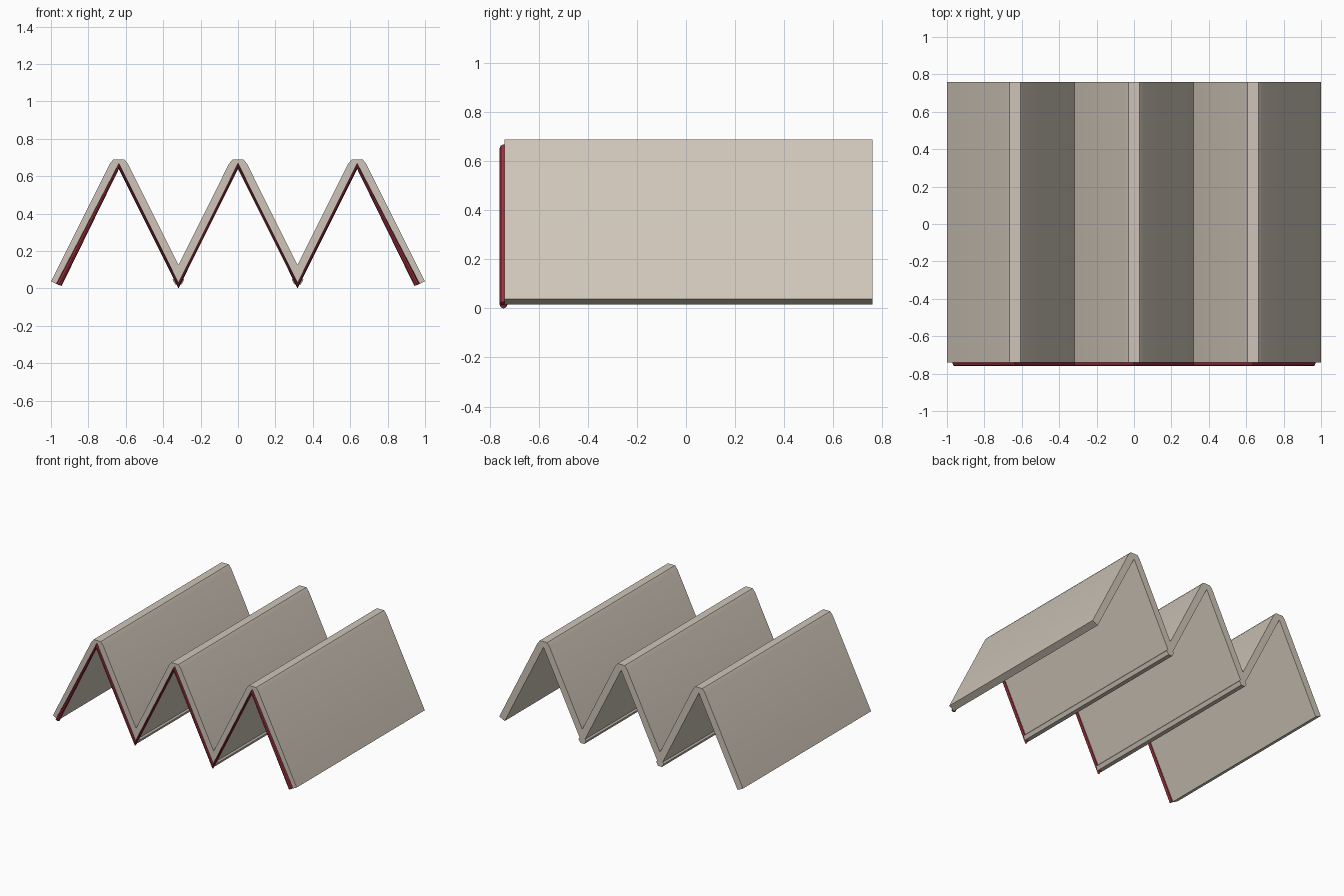
import bpy, bmesh
from math import radians

if "Cube" in bpy.data.objects:
    bpy.data.objects.remove(bpy.data.objects["Cube"])

PITCH = 0.637          # distance between ridges
PEAKS = [-PITCH, 0, PITCH]
HALF = PITCH / 2


def material(name, rgb):
    m = bpy.data.materials.new(name)
    m.diffuse_color = (*rgb, 1)
    m.use_nodes = True
    m.node_tree.nodes["Principled BSDF"].inputs["Base Color"].default_value = m.diffuse_color
    return m


# Cross-section: upper outline left to right, then lower outline back
upper = [(-1.0, 0.038)]
for i, p in enumerate(PEAKS):
    upper += [(p + dx, z) for dx, z in
              [(-0.048, 0.667), (-0.029, 0.69), (0.029, 0.69), (0.048, 0.667)]]
    if i < 2:
        upper.append((p + HALF, 0.125))
upper.append((1.0, 0.038))

lower = [(-0.955, 0.016)]
for i, p in enumerate(PEAKS):
    lower.append((p, 0.649))
    if i < 2:                      # small bead under each valley fold
        lower += [(p + HALF + dx, z) for dx, z in
                  [(-0.022, 0.057), (-0.031, 0.046), (-0.016, 0.02),
                   (0.016, 0.02), (0.031, 0.046), (0.022, 0.057)]]
lower.append((0.955, 0.016))

# Folded sheet
bm = bmesh.new()
face = bm.faces.new([bm.verts.new((x, -0.74, z)) for x, z in upper + lower[::-1]])
ext = bmesh.ops.extrude_face_region(bm, geom=[face], use_keep_orig=True)
moved = [g for g in ext["geom"] if isinstance(g, bmesh.types.BMVert)]
bmesh.ops.translate(bm, verts=moved, vec=(0, 1.5, 0))
bmesh.ops.recalc_face_normals(bm, faces=bm.faces)
mesh = bpy.data.meshes.new("folded_sheet")
bm.to_mesh(mesh)
bm.free()
sheet = bpy.data.objects.new("folded_sheet", mesh)
bpy.context.collection.objects.link(sheet)
mesh.materials.append(material("warm_grey", (0.62, 0.56, 0.48)))

# Red trim tube zigzagging along the front edge
path = [(-0.957, 0.02)]
for i, p in enumerate(PEAKS):
    path.append((p, 0.654))
    if i < 2:
        path.append((p + HALF, 0.0155))
path.append((0.957, 0.02))
curve = bpy.data.curves.new("front_trim", "CURVE")
curve.dimensions = "3D"
curve.bevel_depth = 0.0155
curve.bevel_resolution = 2
curve.use_fill_caps = True
sp = curve.splines.new("POLY")
sp.points.add(len(path) - 1)
for pt, (x, z) in zip(sp.points, path):
    pt.co = (x, -0.7445, z, 1)
trim = bpy.data.objects.new("front_trim", curve)
bpy.context.collection.objects.link(trim)
curve.materials.append(material("dark_red", (0.3, 0.03, 0.045)))

# Convert the trim to a mesh and shade both parts
bpy.ops.object.select_all(action="DESELECT")
trim.select_set(True)
bpy.context.view_layer.objects.active = trim
bpy.ops.object.convert(target="MESH")
sheet.select_set(True)
bpy.ops.object.shade_smooth_by_angle(angle=radians(30))
